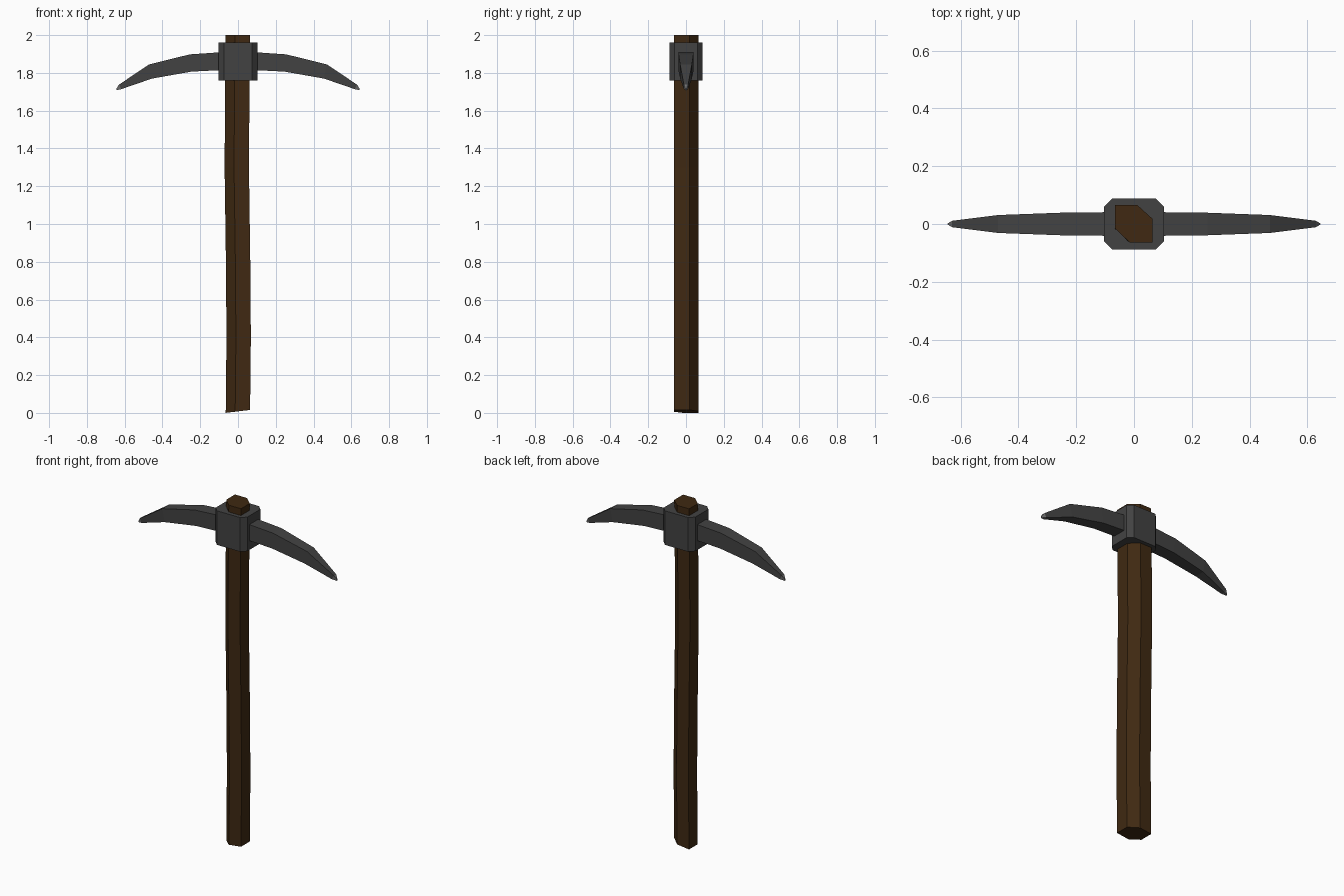
import bpy, bmesh

if "Cube" in bpy.data.objects:
    bpy.data.objects.remove(bpy.data.objects["Cube"])


def material(name, rgb):
    mat = bpy.data.materials.new(name)
    mat.diffuse_color = (*rgb, 1)
    mat.use_nodes = True
    mat.node_tree.nodes["Principled BSDF"].inputs["Base Color"].default_value = mat.diffuse_color
    return mat


def loft(name, rings, mats):
    """Skin a list of equal-length closed rings and cap both ends."""
    bm = bmesh.new()
    loops = [[bm.verts.new(p) for p in ring] for ring in rings]
    n = len(loops[0])
    for a, b in zip(loops, loops[1:]):
        for i in range(n):
            j = (i + 1) % n
            bm.faces.new((a[i], a[j], b[j], b[i]))
    bm.faces.new(loops[0])
    bm.faces.new(loops[-1])
    bmesh.ops.recalc_face_normals(bm, faces=bm.faces)
    mesh = bpy.data.meshes.new(name)
    bm.to_mesh(mesh)
    bm.free()
    obj = bpy.data.objects.new(name, mesh)
    bpy.context.collection.objects.link(obj)
    for m in mats:
        mesh.materials.append(m)
    return obj


wood = material("dark_wood", (0.05, 0.022, 0.006))
iron = material("dark_iron", (0.055, 0.055, 0.055))
edge = material("worn_tip", (0.16, 0.16, 0.16))

# Handle: uneven hexagonal shaft, slightly wavy, with a slanted foot
hexagon = [(-0.065, 0.065), (0.012, 0.065), (0.064, 0.018),
           (0.064, -0.064), (-0.015, -0.064), (-0.065, -0.016)]
rings = []
for z, shift, slant in [(0.008, 0, 0.12), (0.4, 0.004, 0), (0.8, 0.001, 0),
                        (1.3, -0.006, 0), (1.75, -0.003, 0), (2.0, 0, 0)]:
    rings.append([(x + shift, y, z + slant * x) for x, y in hexagon])
loft("handle", rings, [wood])

# Collar: block with chamfered upright edges
w, d, c = 0.103, 0.088, 0.028
octagon = [(w, d - c), (w - c, d), (c - w, d), (-w, d - c),
           (-w, c - d), (c - w, -d), (w - c, -d), (w, c - d)]
loft("collar", [[(x, y, z) for x, y in octagon] for z in (1.76, 1.96)], [iron])

# Pick blades: tapering rectangular arm, mirrored to the other side
# (top x, top z, bottom x, bottom z, half width)
stations = [(0.08, 1.91, 0.08, 1.815, 0.041), (0.255, 1.898, 0.245, 1.807, 0.039),
            (0.47, 1.845, 0.455, 1.77, 0.031), (0.63, 1.738, 0.618, 1.714, 0.011),
            (0.645, 1.715, 0.643, 1.708, 0.002)]
rings = [[(tx, -h, tz), (tx, h, tz), (bx, h, bz), (bx, -h, bz)]
         for tx, tz, bx, bz, h in stations]
blades = loft("pick_blades", rings, [iron, edge])
for face in blades.data.polygons:
    if face.center.x > 0.625:
        face.material_index = 1
mirror = blades.modifiers.new("mirror", "MIRROR")
mirror.use_axis[0] = True
